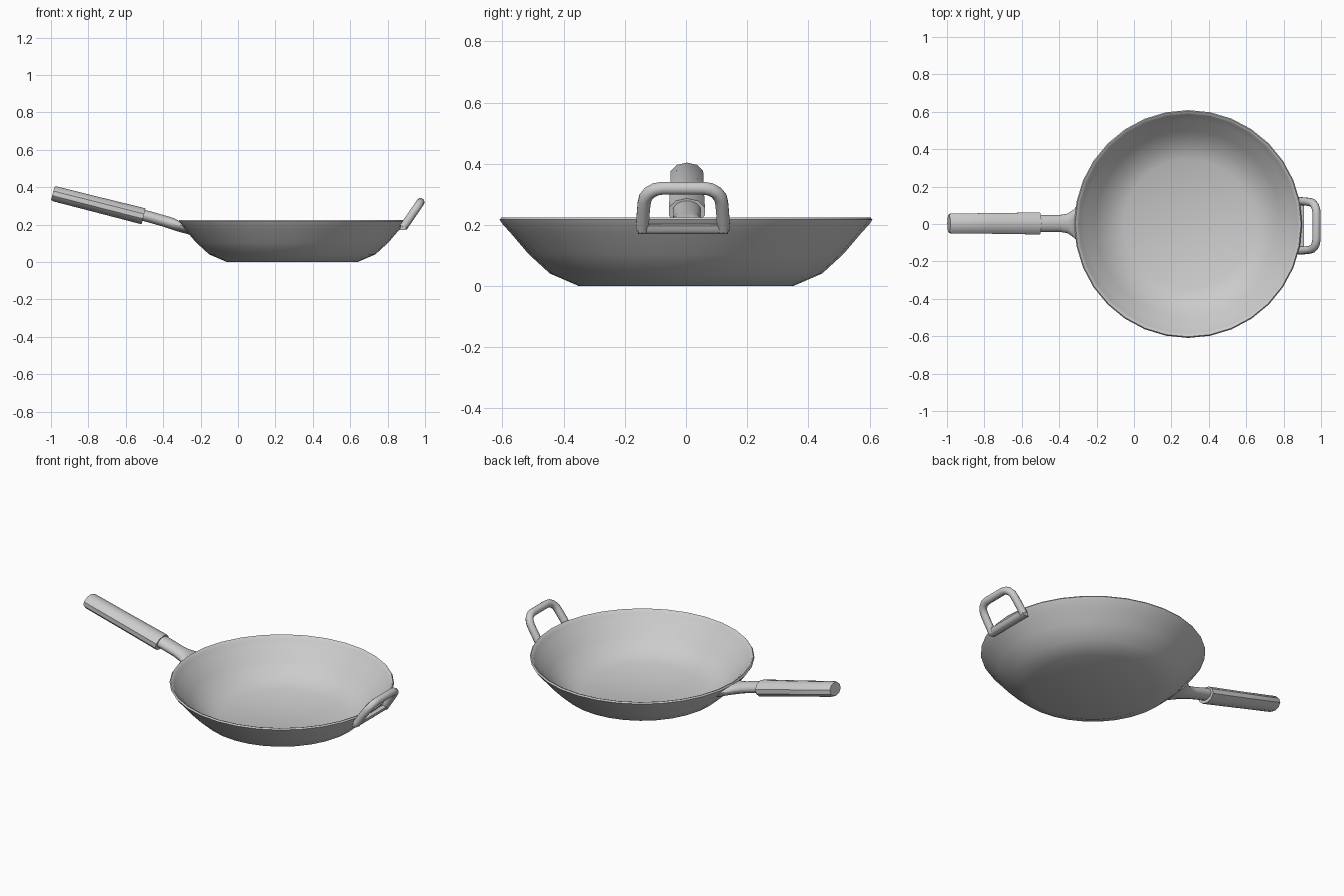
import bpy, bmesh
from math import sin, cos, pi, radians
from mathutils import Vector

if "Cube" in bpy.data.objects:
    bpy.data.objects.remove(bpy.data.objects["Cube"])

CX, SEG = 0.29, 32  # pan centre and number of sides


def finish(bm, name, angle=40):
    bmesh.ops.recalc_face_normals(bm, faces=bm.faces)
    me = bpy.data.meshes.new(name)
    bm.to_mesh(me)
    bm.free()
    ob = bpy.data.objects.new(name, me)
    bpy.context.collection.objects.link(ob)
    bpy.ops.object.select_all(action='DESELECT')
    ob.select_set(True)
    bpy.context.view_layer.objects.active = ob
    bpy.ops.object.shade_smooth_by_angle(angle=radians(angle))
    return ob


def loft(name, rings, angle=40):
    """Skin a list of equal-length point rings and cap both ends."""
    bm = bmesh.new()
    vs = [[bm.verts.new(p) for p in r] for r in rings]
    n = len(vs[0])
    for a, b in zip(vs, vs[1:]):
        for i in range(n):
            j = (i + 1) % n
            bm.faces.new((a[i], a[j], b[j], b[i]))
    bm.faces.new(vs[0])
    bm.faces.new(vs[-1])
    return finish(bm, name, angle)


def ellipse(x, z, hw, hh, tilt, n, y=0.003):
    """Cross-section of the long handle, leaning by tilt degrees."""
    t = radians(tilt)
    up, side = Vector((sin(t), 0, cos(t))), Vector((0, 1, 0))
    return [Vector((x, y, z)) + side * hw * cos(a) + up * hh * sin(a)
            for a in (2 * pi * (i + 0.5) / n for i in range(n))]


# pan bowl: outer wall, rolled rim, inner wall
profile = [(0.35, 0), (0.445, 0.041), (0.515, 0.105), (0.572, 0.172), (0.600, 0.203),
           (0.609, 0.217), (0.603, 0.225), (0.594, 0.222), (0.585, 0.208),
           (0.555, 0.180), (0.498, 0.113), (0.432, 0.056), (0.345, 0.018)]
loft("pan_bowl", [[(CX + r * cos(2 * pi * i / SEG), r * sin(2 * pi * i / SEG), z)
                   for i in range(SEG)] for r, z in profile], 50)

# long handle grip
grip = [(-0.99, 0.367, 0.050, 0.036, 14), (-0.978, 0.364, 0.056, 0.041, 14),
        (-0.75, 0.306, 0.058, 0.042, 14), (-0.505, 0.244, 0.062, 0.044, 14)]
loft("handle_grip", [ellipse(*g, 10) for g in grip])

# neck flaring onto the bowl wall
neck = [(-0.53, 0.255, 0.045, 0.031, 14), (-0.48, 0.243, 0.047, 0.031, 14),
        (-0.40, 0.220, 0.046, 0.031, 14), (-0.355, 0.206, 0.054, 0.033, 4),
        (-0.32, 0.194, 0.077, 0.038, -18), (-0.285, 0.181, 0.112, 0.044, -36)]
loft("handle_neck", [ellipse(*g, 12) for g in neck], 60)

# helper handle: a bent tube in a leaning plane
Y0, foot, tip = -0.01, Vector((0.884, 0, 0.185)), Vector((0.976, 0, 0.320))
lean = tip - foot
height = lean.length
lean.normalize()
half, rad, tube = 0.127, 0.06, 0.022
right = [(half + 0.006, 0), (half + 0.003, (height - rad) * 0.6)]
right += [(half - rad + rad * cos(a), height - rad + rad * sin(a))
          for a in (pi / 2 * k / 4 for k in range(5))]
path2d = right + [(-u, v) for u, v in reversed(right)]
path = [foot + Vector((0, Y0 + u, 0)) + lean * v for u, v in path2d]
across = Vector((0, 1, 0)).cross(lean)
rings = []
for i, p in enumerate(path):
    d = (path[min(i + 1, len(path) - 1)] - path[max(i - 1, 0)]).normalized()
    s = d.cross(across)
    rings.append([p + tube * (across * cos(2 * pi * k / 10) + s * sin(2 * pi * k / 10))
                  for k in range(10)])
loft("helper_handle", rings, 60)

# base bar joining the helper handle to the bowl
bar = [(0.863, 0.170), (0.893, 0.170), (0.902, 0.180), (0.908, 0.197), (0.890, 0.203), (0.872, 0.195)]
loft("helper_handle_base", [[(x, Y0 + y, z) for x, z in bar] for y in (-0.147, 0.147)], 50)
